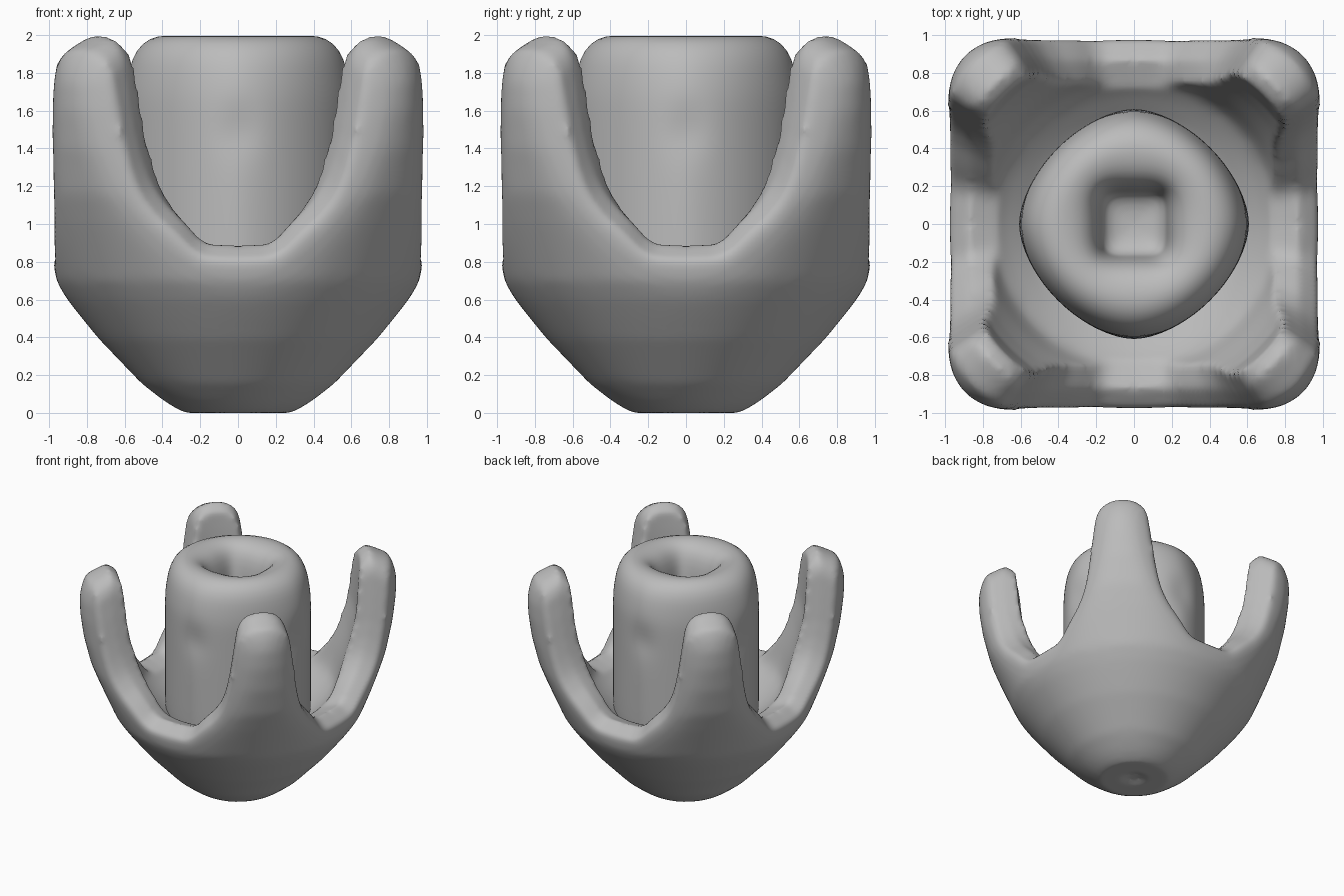
import bpy, bmesh, math

cube = bpy.data.objects.get("Cube")
if cube:
    bpy.data.objects.remove(cube, do_unlink=True)

grey = bpy.data.materials.new("plain grey")
grey.use_nodes = True
GREY = (0.5, 0.5, 0.5, 1)
grey.diffuse_color = GREY
for node in grey.node_tree.nodes:
    if node.type == 'BSDF_PRINCIPLED':
        node.inputs["Base Color"].default_value = GREY


def lerp(table, t, col=1):
    """Look up a column of a table sorted by its first column."""
    if t <= table[0][0]:
        return table[0][col]
    for p, q in zip(table, table[1:]):
        if t <= q[0]:
            f = (t - p[0]) / (q[0] - p[0])
            return p[col] + f * (q[col] - p[col])
    return table[-1][col]


def super_r(a, n, ang):
    """Radius of a superellipse: n < 2 is diamond-like, n > 2 is square-like."""
    c, s = abs(math.cos(ang)), abs(math.sin(ang))
    return a / (c ** n + s ** n) ** (1 / n)


def skin(name, rings, z_first, z_last):
    """Join rings of points into a closed surface with a centre point at each end."""
    bm = bmesh.new()
    loops = [[bm.verts.new(p) for p in ring] for ring in rings]
    first, last = bm.verts.new((0, 0, z_first)), bm.verts.new((0, 0, z_last))
    count = len(loops[0])
    for j in range(count):
        k = (j + 1) % count
        bm.faces.new((first, loops[0][k], loops[0][j]))
        bm.faces.new((last, loops[-1][j], loops[-1][k]))
        for lo, hi in zip(loops, loops[1:]):
            bm.faces.new((lo[j], lo[k], hi[k], hi[j]))
    bmesh.ops.recalc_face_normals(bm, faces=bm.faces)
    for f in bm.faces:
        f.smooth = True
    mesh = bpy.data.meshes.new(name)
    bm.to_mesh(mesh)
    bm.free()
    mesh.materials.append(grey)
    obj = bpy.data.objects.new(name, mesh)
    bpy.context.scene.collection.objects.link(obj)
    return obj


# Cup outside: height, radius of the round bowl, half width of the box trimming it
OUTER = [(0, .28, .99), (.03, .34, .99), (.07, .40, .99), (.155, .51, .99),
         (.27, .62, .99), (.39, .735, .99), (.5, .825, .99), (.6, .905, .99),
         (.7, .975, .99), (.85, 1.04, .99), (1.0, 1.105, .99), (1.16, 1.17, .99),
         (1.4, 1.23, .99), (1.6, 1.26, .99), (1.75, 1.265, .985),
         (1.85, 1.245, .97), (1.92, 1.21, .945), (2.0, 1.12, .88)]
# Cup inside: height and radius
INNER = [(.55, .3), (.7, .56), (.8, .68), (.87, .75), (.95, .78), (1.1, .82),
         (1.3, .88), (1.5, .93), (1.8, .95), (2, .97)]
# Cup: distance from the middle of a side and height of the rim
RIM = [(0, .89), (.15, .895), (.21, .93), (.29, 1.02), (.38, 1.11), (.45, 1.21),
       (.485, 1.3), (.51, 1.4), (.54, 1.55), (.565, 1.72), (.585, 1.85),
       (.62, 1.93), (.69, 1.98), (.78, 2.0), (1, 2.0)]


def outer_r(ang, z):
    """Round bowl trimmed by a box, with a softened edge between them."""
    box = lerp(OUTER, z, 2) / max(abs(math.cos(ang)), abs(math.sin(ang)))
    return (box ** -30 + lerp(OUTER, z) ** -30) ** (-1 / 30)


def inner_r(ang, z):
    return min(.84 / max(abs(math.cos(ang)), abs(math.sin(ang))), lerp(INNER, z))


def rim_z(ang):
    c, s = abs(math.cos(ang)), abs(math.sin(ang))
    return lerp(RIM, .86 * min(c, s) / max(c, s))


SEG = 240
angles = [2 * math.pi * i / SEG for i in range(SEG)]


def polar(r, ang, z):
    return (r * math.cos(ang), r * math.sin(ang), z)


# Small hollow under the cup, then outside, rounded rim and inside
cup_rings = [[polar(.05, a, .025) for a in angles],
             [polar(.11, a, .0) for a in angles]]
for i in range(45):
    cup_rings.append([polar(outer_r(a, z), a, z) for a in angles
                      for z in [(rim_z(a) - .08) * i / 44]])
cup_rings.append([polar(.5 * (outer_r(a, h) + inner_r(a, h)), a, h) for a in angles
                  for h in [rim_z(a)]])
for i in range(31):
    cup_rings.append([polar(inner_r(a, z), a, z) for a in angles
                      for z in [.55 + (rim_z(a) - .05 - .55) * (1 - i / 30)]])
cup = skin("cup_with_prongs", cup_rings, .02, .55)
remesh = cup.modifiers.new("even_surface", 'REMESH')
remesh.mode = 'VOXEL'
remesh.voxel_size = .024
remesh.use_smooth_shade = True
soften = cup.modifiers.new("soften", 'SMOOTH')
soften.factor = .5
soften.iterations = 8

# Central column: half width, height, squareness, ending inside the hole
COLUMN = [(.59, .45, 1.68), (.61, .7, 1.68), (.61, .9, 1.68), (.61, 1.1, 1.68),
          (.61, 1.25, 1.68), (.61, 1.35, 1.68), (.61, 1.42, 1.68), (.61, 1.5, 1.68),
          (.61, 1.6, 1.68), (.605, 1.69, 1.7), (.585, 1.79, 1.75), (.56, 1.88, 1.8),
          (.51, 1.96, 1.85), (.42, 2.003, 2), (.32, 1.99, 2.4), (.25, 1.955, 3),
          (.2, 1.88, 4), (.175, 1.75, 4.5), (.17, 1.64, 4.5), (.1, 1.6, 3)]


def dent(ang, z):
    """Shallow dimple in the middle of each side."""
    off = math.sin(2 * ang) / 2
    lift = (z - 1.5) / .13
    return .03 * math.exp(-(off / .16) ** 2 - lift * lift)


col_angles = [2 * math.pi * i / 64 for i in range(64)]
col_rings = [[polar(super_r(w, n, a) - (dent(a, z) if w > .5 else 0), a, z)
              for a in col_angles] for w, z, n in COLUMN]
column = skin("central_column", col_rings, .45, 1.59)
subdiv = column.modifiers.new("round_off", 'SUBSURF')
subdiv.levels = 1
subdiv.render_levels = 1
